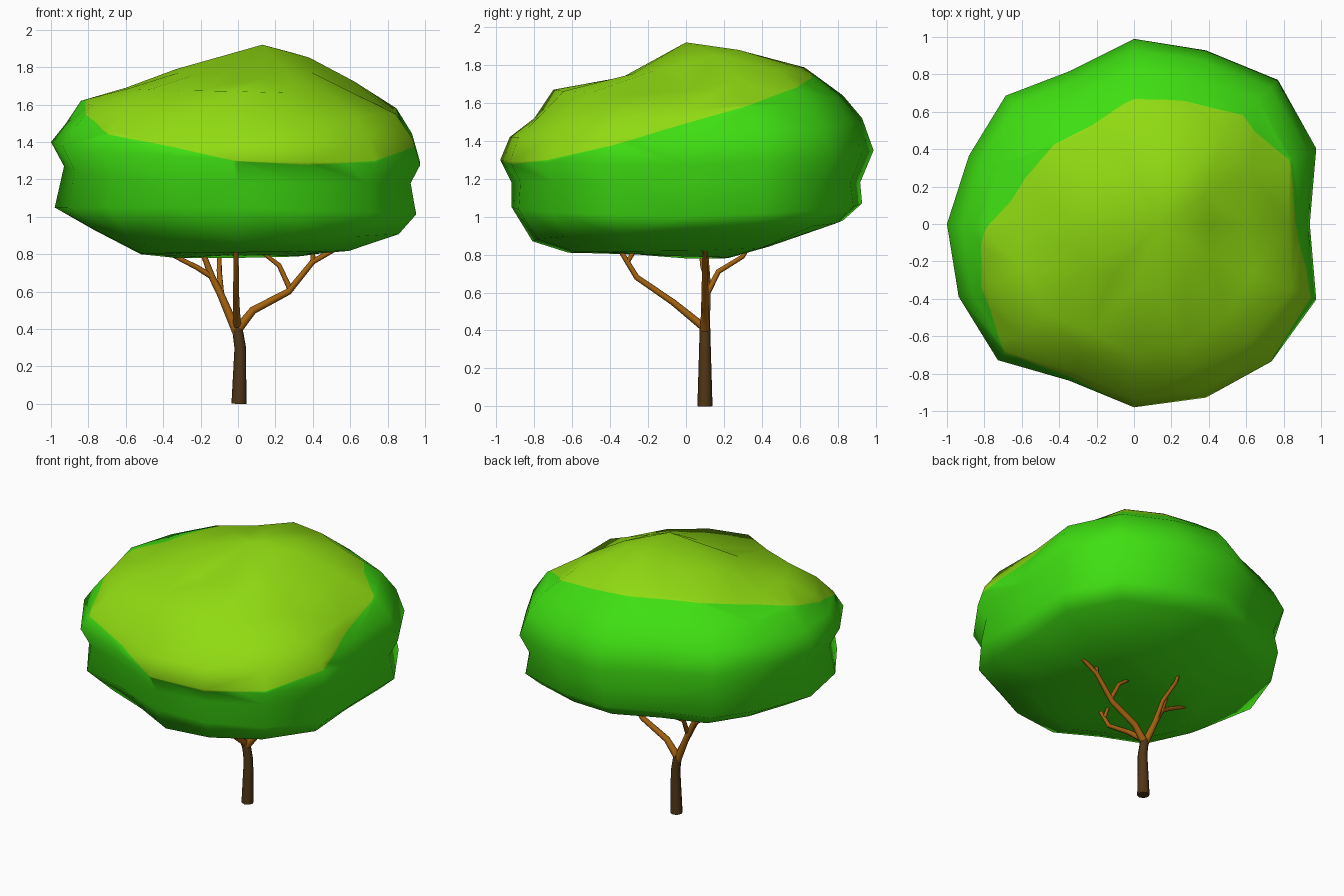
import bpy, bmesh, math
from mathutils import Vector

if "Cube" in bpy.data.objects:
    bpy.data.objects.remove(bpy.data.objects["Cube"])


def material(name, rgb):
    m = bpy.data.materials.new(name)
    m.diffuse_color = (*rgb, 1)
    m.use_nodes = True
    m.node_tree.nodes["Principled BSDF"].inputs["Base Color"].default_value = m.diffuse_color
    return m


leaf = material("leaf green", (0.05, 0.74, 0.006))
lime = material("lime green", (0.28, 0.71, 0.006))
bark = material("dark bark", (0.08, 0.036, 0.008))
wood = material("branch brown", (0.38, 0.125, 0.005))

# Canopy: vertical profiles (radius, height), bottom to top, for four directions
RIGHT = [(.36, .79), (.60, .82), (.90, .92), (.99, 1.0), (.95, 1.18),
         (1.0, 1.27), (.96, 1.42), (.88, 1.56), (.64, 1.64), (.42, 1.79)]
BACK = [(.20, .78), (.42, .85), (.82, .98), (.92, 1.07), (.91, 1.18),
        (.98, 1.35), (.92, 1.52), (.82, 1.64), (.62, 1.77), (.30, 1.83)]
LEFT = [(.33, .78), (.52, .80), (.77, .93), (.98, 1.05), (.93, 1.27),
        (1.0, 1.40), (.92, 1.50), (.84, 1.62), (.60, 1.69), (.33, 1.79)]
FRONT = [(.35, .82), (.62, .81), (.81, .87), (.92, 1.05), (.92, 1.18),
         (.98, 1.30), (.93, 1.42), (.80, 1.52), (.70, 1.67), (.33, 1.72)]
PROFILES = [RIGHT, BACK, LEFT, FRONT]
# outline seen from above, counter-clockwise from +x
OUTLINE = [.94, 1.06, 1.10, 1.02, 1.01, .90, .98, .96,
           1.0, 1.02, 1.04, .92, 1.0, 1.02, 1.05, 1.06]


def build_canopy():
    bm = bmesh.new()
    n = len(OUTLINE)
    rings = []
    for k in range(len(RIGHT)):
        ring = []
        for i, scale in enumerate(OUTLINE):
            a = 2 * math.pi * i / n
            q, f = i // 4, (i % 4) / 4
            r0, z0 = PROFILES[q][k]
            r1, z1 = PROFILES[(q + 1) % 4][k]
            r = (r0 + (r1 - r0) * f) * scale
            z = z0 + (z1 - z0) * f
            if k >= 8:  # raised lobe at the back right
                z += .07 * max(0, math.cos(a - math.pi / 4)) ** 4
            ring.append(bm.verts.new((r * math.cos(a), r * math.sin(a), z)))
        rings.append(ring)
    for lo, hi in zip(rings, rings[1:]):
        for i in range(n):
            j = (i + 1) % n
            bm.faces.new((lo[i], lo[j], hi[j], hi[i]))
    bottom = bm.verts.new((0, 0, .80))
    top = bm.verts.new((.13, 0, 1.92))
    for i in range(n):
        j = (i + 1) % n
        bm.faces.new((rings[0][j], rings[0][i], bottom))
        bm.faces.new((rings[-1][i], rings[-1][j], top))
    # lime cap: everything above a tilted plane
    normal = Vector((.09, -.28, 1)).normalized()
    centre = Vector((0, 0, 1.57))
    bmesh.ops.triangulate(bm, faces=bm.faces[:])
    bmesh.ops.bisect_plane(bm, geom=bm.verts[:] + bm.edges[:] + bm.faces[:],
                           plane_co=centre, plane_no=normal)
    for f in bm.faces:
        f.smooth = True
        f.material_index = int((f.calc_center_median() - centre).dot(normal) > 0)
    me = bpy.data.meshes.new("canopy")
    bm.to_mesh(me)
    bm.free()
    me.materials.append(leaf)
    me.materials.append(lime)
    bpy.context.collection.objects.link(bpy.data.objects.new("canopy", me))


def tubes(name, paths, mat):
    """Tapered round limbs; each path is a list of (x, y, z, radius)."""
    cu = bpy.data.curves.new(name + "_path", 'CURVE')
    cu.dimensions = '3D'
    cu.bevel_depth = 1
    cu.bevel_resolution = 2
    cu.use_fill_caps = True
    for path in paths:
        s = cu.splines.new('POLY')
        s.points.add(len(path) - 1)
        for p, (x, y, z, r) in zip(s.points, path):
            p.co = (x, y, z, 1)
            p.radius = r
    tmp = bpy.data.objects.new(name + "_path", cu)
    bpy.context.collection.objects.link(tmp)
    dg = bpy.context.evaluated_depsgraph_get()
    me = bpy.data.meshes.new_from_object(tmp.evaluated_get(dg))
    bpy.data.objects.remove(tmp)
    me.materials.clear()
    me.materials.append(mat)
    for p in me.polygons:
        p.use_smooth = len(p.vertices) == 4
    bpy.context.collection.objects.link(bpy.data.objects.new(name, me))


build_canopy()

# Trunk
tubes("trunk", [[(.005, .10, 0, .040), (.012, .10, .30, .031), (-.005, .10, .41, .028)]], bark)

# Three forking branches
tubes("left_branch", [
    [(-.005, .10, .38, .025), (-.09, .11, .58, .020), (-.14, .11, .68, .018), (-.20, .10, .84, .014)],
    [(-.14, .11, .68, .016), (-.22, .09, .73, .014), (-.36, .08, .80, .011)],
    [(-.09, .11, .59, .016), (-.10, .17, .71, .014), (-.10, .30, .79, .012), (-.10, .34, .86, .010)]], wood)
tubes("right_branch", [
    [(0, .10, .40, .025), (.08, .10, .50, .021), (.27, .10, .60, .018), (.40, .10, .76, .015), (.56, .10, .85, .012)],
    [(.28, .10, .61, .015), (.22, .11, .74, .013), (.13, .11, .81, .010)],
    [(.40, .10, .76, .014), (.40, .10, .86, .011)]], wood)
tubes("front_branch", [
    [(-.005, .09, .42, .021), (-.01, -.07, .55, .017), (-.01, -.26, .68, .015), (-.01, -.37, .86, .012)],
    [(-.01, -.31, .76, .013), (-.01, -.26, .84, .010)]], wood)
